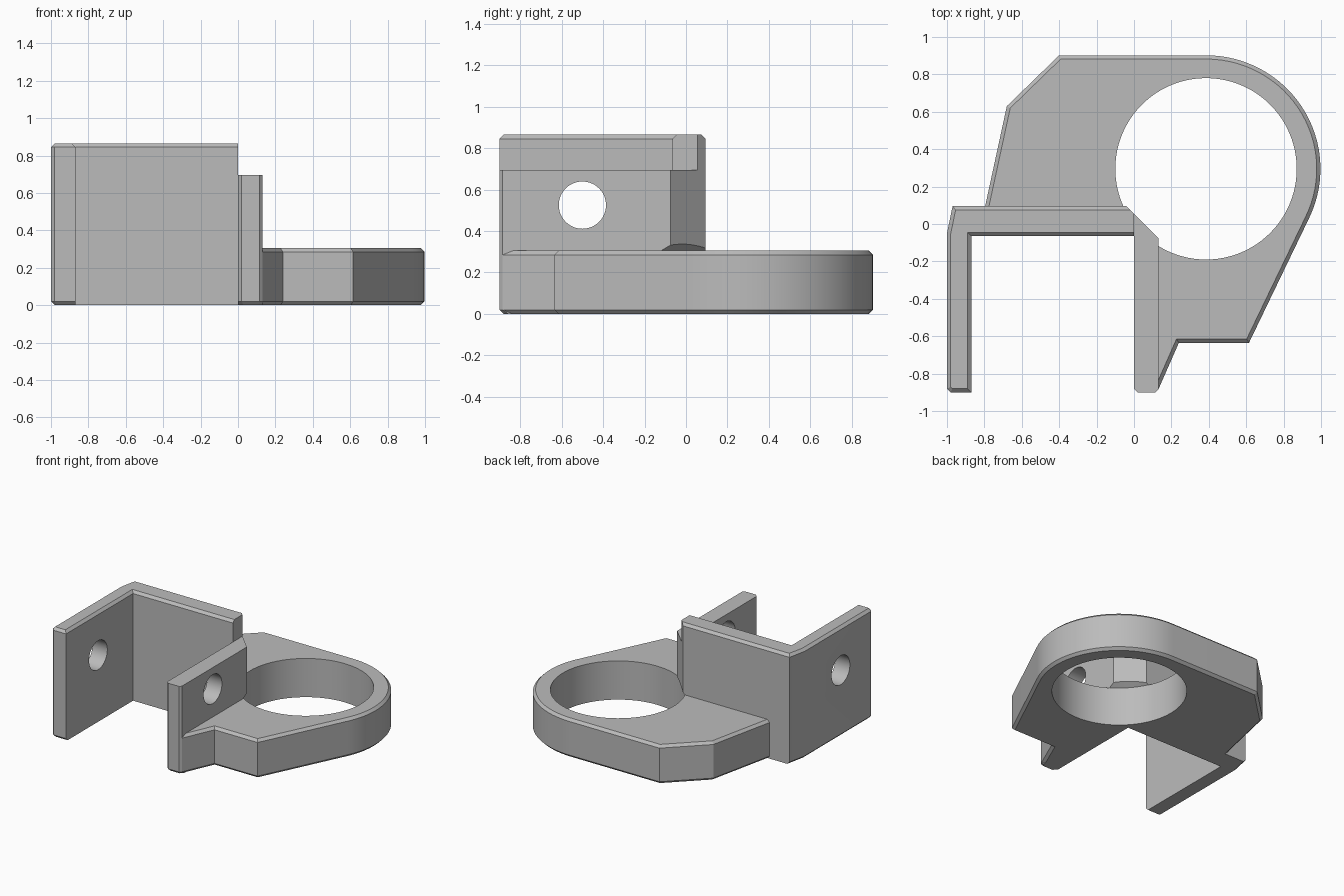
import bpy, bmesh
from math import sin, cos, radians
from mathutils import Matrix

cube = bpy.data.objects.get("Cube")
if cube:
    bpy.data.objects.remove(cube, do_unlink=True)

grey = bpy.data.materials.new("plain grey")
grey.use_nodes = True
colour = (0.5, 0.5, 0.5, 1)
grey.diffuse_color = colour
grey.node_tree.nodes["Principled BSDF"].inputs["Base Color"].default_value = colour

CHAMFER = 0.02
BORE_X, BORE_Y, BORE_R = 0.385, 0.295, 0.485
PLATE_TOP = 0.305


def finish(bm, name):
    bmesh.ops.recalc_face_normals(bm, faces=bm.faces[:])
    mesh = bpy.data.meshes.new(name)
    bm.to_mesh(mesh)
    bm.free()
    mesh.materials.append(grey)
    obj = bpy.data.objects.new(name, mesh)
    bpy.context.collection.objects.link(obj)
    return obj


def prism(name, outline, height, chamfered):
    """Extrude an outline upward and chamfer the rim edges picked by the rule."""
    bm = bmesh.new()
    face = bm.faces.new([bm.verts.new((x, y, 0)) for x, y in outline])
    top = bmesh.ops.extrude_face_region(bm, geom=[face])["geom"]
    bmesh.ops.translate(bm, vec=(0, 0, height),
                        verts=[v for v in top if isinstance(v, bmesh.types.BMVert)])
    bmesh.ops.recalc_face_normals(bm, faces=bm.faces[:])
    rim = []
    for e in bm.edges:
        a, b = (v.co for v in e.verts)
        if abs(a.z - b.z) < 1e-5 and chamfered((a + b) / 2):
            rim.append(e)
    bmesh.ops.bevel(bm, geom=rim, offset=CHAMFER, segments=1, affect='EDGES')
    return finish(bm, name)


# Plate: rounded eye on the right, clipped corner at the back left
arc = [(BORE_X + 0.612 * cos(radians(a)), BORE_Y + 0.607 * sin(radians(a)))
       for a in range(90, -27, -4)]
plate = prism("base_plate",
              [(-0.81, 0.03), (-0.68, 0.63), (-0.4, 0.902)] + arc +
              [(0.615, -0.635), (0.24, -0.635), (0.13, -0.885),
               (0.06, -0.85), (0.06, -0.02)],
              PLATE_TOP, lambda m: True)

# Tall angle bracket: left cheek and rear wall, plain at its right end
bracket = prism("angle_bracket",
                [(-1, -0.88), (-0.98, -0.9), (-0.87, -0.9), (-0.87, -0.065),
                 (0, -0.065), (0, 0.055), (-0.04, 0.095), (-0.97, 0.095), (-1, -0.05)],
                0.865,
                lambda m: m.x < -0.1 and (m.z > 0.5 or m.x < -0.9 and m.x != -0.87))

# Short right cheek with a diagonal rear corner
cheek = prism("right_cheek",
              [(0, -0.88), (0.02, -0.9), (0.115, -0.9), (0.13, -0.885),
               (0.13, -0.075), (0, 0.055)],
              0.695, lambda m: m.z < 0.1 and m.y < -0.87)


# Large bore, tapering inward above the plate
bm = bmesh.new()
rings = []
for z, r in ((-0.1, BORE_R), (PLATE_TOP + 0.002, BORE_R), (0.337, 0.442)):
    ring = bmesh.ops.create_circle(
        bm, segments=96, radius=r,
        matrix=Matrix.Translation((BORE_X, BORE_Y, z)))["verts"]
    rings.append(ring)
for low, high in zip(rings, rings[1:]):
    for i in range(96):
        j = (i + 1) % 96
        bm.faces.new((low[i], low[j], high[j], high[i]))
bm.faces.new(rings[0])
bm.faces.new(rings[-1])
bore = finish(bm, "bore_cutter")

# Cross pin hole through both cheeks
bm = bmesh.new()
bmesh.ops.create_cone(bm, cap_ends=True, segments=48, radius1=0.114, radius2=0.114,
                      depth=3, matrix=Matrix.Translation((0, -0.5, 0.525)) @
                      Matrix.Rotation(radians(90), 4, 'Y'))
pin = finish(bm, "pin_hole_cutter")

for part, cutters in ((plate, [bore]), (bracket, [bore, pin]), (cheek, [bore, pin])):
    bpy.ops.object.select_all(action='DESELECT')
    part.select_set(True)
    bpy.context.view_layer.objects.active = part
    for cutter in cutters:
        mod = part.modifiers.new("hole", 'BOOLEAN')
        mod.operation = 'DIFFERENCE'
        mod.solver = 'EXACT'
        mod.object = cutter
        bpy.ops.object.modifier_apply(modifier=mod.name)
    bpy.ops.object.shade_smooth_by_angle(angle=radians(20))

for cutter in (bore, pin):
    bpy.data.objects.remove(cutter, do_unlink=True)
